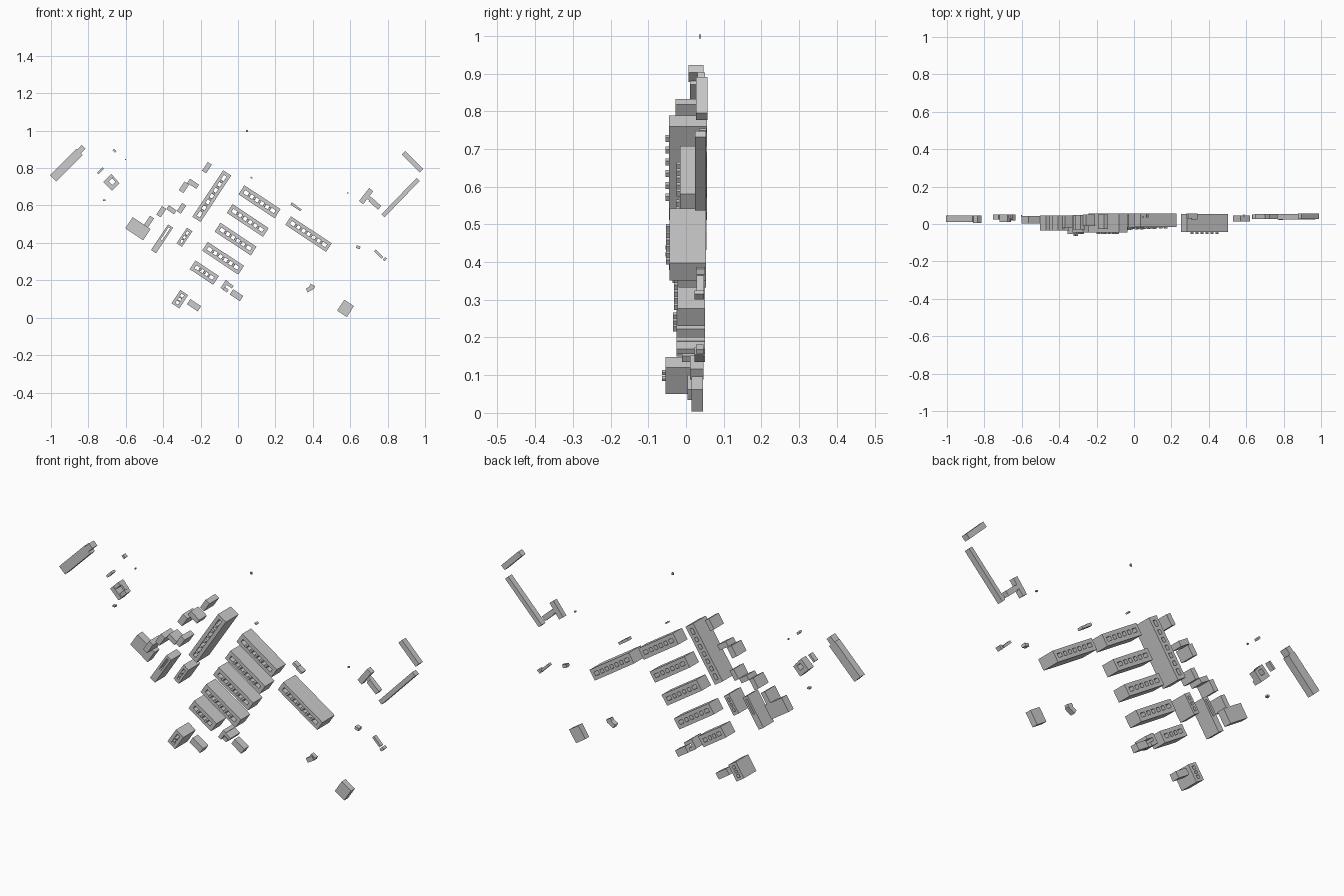
import bpy, bmesh
from math import cos, sin, radians

# Plan lies in x-z; building roofs face -y, bases sit around y = 0.05
GRID = -33.5  # main street-grid angle


class Part:
    """Collects boxes placed in a rotated local plan frame into one object."""
    def __init__(self, name, cx, cz, ang):
        self.name, self.cx, self.cz = name, cx, cz
        self.c, self.s = cos(radians(ang)), sin(radians(ang))
        self.bm = bmesh.new()

    def box(self, u, v, lu, lv, y0, y1):
        for vert in bmesh.ops.create_cube(self.bm, size=1)['verts']:
            a, b = u + vert.co.x * lu, v + vert.co.z * lv
            y = (y0 + y1) / 2 + vert.co.y * (y1 - y0)
            vert.co = (self.cx + a * self.c - b * self.s, y,
                       self.cz + a * self.s + b * self.c)
        return self

    def done(self):
        me = bpy.data.meshes.new(self.name)
        self.bm.to_mesh(me)
        self.bm.free()
        bpy.context.collection.objects.link(bpy.data.objects.new(self.name, me))


def block(name, cx, cz, lu, lv, ang, y0, y1):
    Part(name, cx, cz, ang).box(0, 0, lu, lv, y0, y1).done()


def lightwell_bar(name, cx, cz, lu, lv, ang, y0, y1, n):
    """Slab building with a row of n open light wells and roof boxes between."""
    p = Part(name, cx, cz, ang)
    side = lv * 0.33
    for s in (-1, 1):
        p.box(0, s * (lv - side) / 2, lu, side, y0, y1)
    cap = min(0.018, lu * 0.15)
    for s in (-1, 1):
        p.box(s * (lu - cap) / 2, 0, cap, lv - 2 * side, y0, y1)
    pitch = (lu - 2 * cap) / n
    for i in range(1, n):
        u = -lu / 2 + cap + i * pitch
        p.box(u, 0, pitch * 0.42, lv - 2 * side, y0 + 0.004, y1)
        p.box(u, 0, pitch * 0.36, lv * 0.26, y0 - 0.009, y0 + 0.004)
    p.done()


# Main terraces with light wells
bars = [
    ("terrace_a", .115, .62, .232, .058, GRID, -.016, .056, 6),
    ("terrace_b", .052, .52, .232, .056, GRID, -.018, .055, 6),
    ("terrace_c", -.013, .42, .232, .056, GRID, -.02, .053, 6),
    ("terrace_d", -.08, .318, .232, .056, GRID, -.023, .051, 6),
    ("terrace_e", -.18, .241, .15, .056, GRID, -.025, .05, 4),
    ("east_hall", .377, .447, .262, .055, GRID, -.044, .053, 7),
    ("west_hall", -.14, .65, .298, .052, 90 + GRID, -.045, .056, 7),
    ("south_tower", -.311, .099, .085, .05, 90 + GRID, -.054, .045, 3),
    ("narrow_hall", -.286, .43, .1, .034, 90 + GRID, -.045, .048, 3),
]
for b in bars:
    lightwell_bar(*b)

# Plain blocks on the main grid: x, z, length, width, roof y, base y
grid_blocks = [
    (-.235, .067, .07, .033, .004, .045),
    (-.008, .12, .065, .033, .01, .047),
    (-.535, .476, .115, .072, .003, .043),
    (-.476, .513, .026, .06, -.036, .045),
    (-.41, .567, .027, .055, -.035, .045),
    (-.356, .577, .05, .025, -.02, .046),
    (-.302, .585, .026, .052, -.03, .048),
    (-.289, .697, .03, .055, -.03, .048),
    (-.24, .716, .058, .027, -.01, .05),
    (-.166, .802, .026, .055, -.028, .05),
    (.575, .05, .062, .07, .014, .045),
]
for i, (x, z, lu, lv, y0, y1) in enumerate(grid_blocks):
    block(f"block_{i + 1}", x, z, lu, lv, GRID, y0, y1)

# Long slab with a slit through its upper half
p = Part("slit_slab", -.406, .422, 90 + GRID)
p.box(-.045, 0, .075, .032, -.036, .046)
for s in (-1, 1):
    p.box(.035, s * .0105, .09, .011, -.036, .046)
p.box(.076, 0, .012, .032, -.036, .046)
p.done()

# Stepped house near the terraces
p = Part("stepped_house", -.061, .166, GRID)
p.box(-.014, .002, .018, .05, -.025, .05).box(.012, .016, .034, .016, -.025, .05)
p.box(.006, -.016, .024, .018, -.01, .05).done()

# Far west slab with head block
p = Part("west_slab", -.917, .816, 45)
p.box(0, 0, .2, .046, .01, .046).box(.115, .004, .036, .028, .006, .046).done()

# Western courtyard house
p = Part("court_house", -.676, .722, 45)
p.box(-.018, 0, .022, .066, .01, .052).box(.012, .024, .04, .018, .012, .052)
p.box(.01, -.022, .036, .02, .018, .052).box(.024, 0, .012, .03, .024, .052).done()

# East wings
block("east_wing_short", .933, .834, .135, .027, -45, .027, .057)
block("east_wing_long", .869, .642, .27, .023, 46, .024, .053)
p = Part("east_annex", .685, .65, 52)
p.box(0, 0, .088, .028, .028, .054).box(.002, -.022, .02, .02, .034, .054).done()
block("east_annex_wing", .732, .61, .068, .026, -42, .028, .054)

# Small huts scattered around: x, z, length, width, angle, roof y, base y
huts = [
    (-.735, .786, .042, .012, 45, .025, .05),
    (-.66, .893, .018, .011, -45, .03, .05),
    (-.716, .628, .013, .008, 0, .032, .048),
    (-.602, .845, .006, .006, 0, .04, .048),
    (.048, .998, .009, .011, 0, .034, .04),
    (.072, .749, .011, .007, GRID, .035, .055),
    (.297, .602, .03, .014, GRID, .03, .055),
    (.322, .584, .035, .012, GRID, .025, .055),
    (.586, .666, .008, .006, 0, .04, .05),
    (.643, .377, .022, .015, -15, .026, .05),
    (.752, .34, .056, .012, -45, .028, .048),
    (.785, .313, .014, .02, -45, .022, .048),
    (.385, .155, .022, .04, -60, .022, .047),
    (.397, .168, .028, .016, -30, .026, .047),
]
for i, h in enumerate(huts):
    block(f"hut_{i + 1}", *h)
